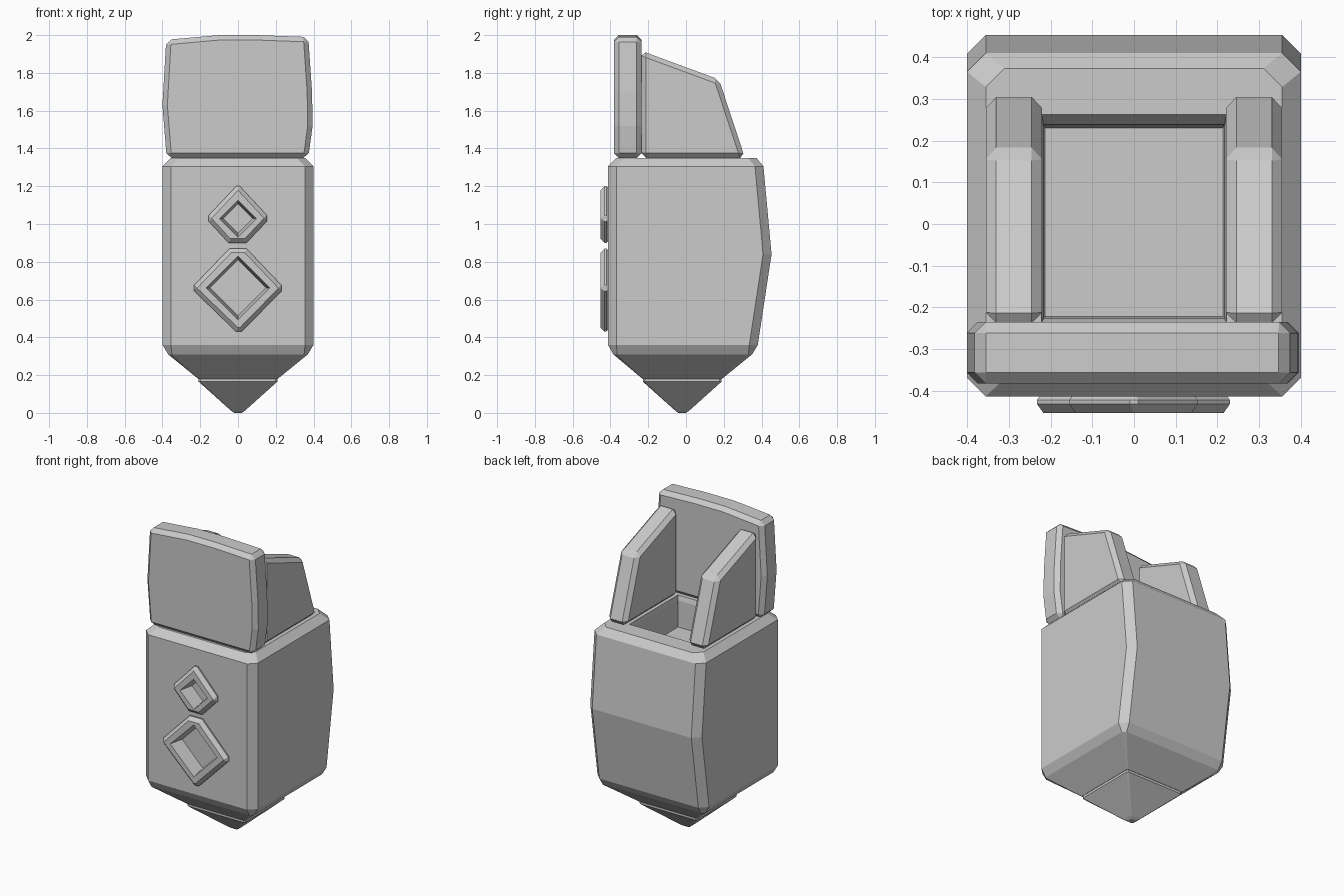
import bpy
import bmesh

cube = bpy.data.objects.get("Cube")
if cube:
    bpy.data.objects.remove(cube, do_unlink=True)

GREY = (0.6, 0.6, 0.6, 1.0)
grey = bpy.data.materials.new("plain grey")
grey.use_nodes = True
grey.diffuse_color = GREY
grey.node_tree.nodes["Principled BSDF"].inputs["Base Color"].default_value = GREY


def loft(name, rings):
    """Skin a stack of equal-length point rings and cap both ends."""
    bm = bmesh.new()
    loops = [[bm.verts.new(p) for p in ring] for ring in rings]
    n = len(loops[0])
    for a, b in zip(loops, loops[1:]):
        for i in range(n):
            j = (i + 1) % n
            bm.faces.new((a[i], a[j], b[j], b[i]))
    bm.faces.new(loops[0][::-1])
    bm.faces.new(loops[-1])
    bmesh.ops.recalc_face_normals(bm, faces=bm.faces)
    mesh = bpy.data.meshes.new(name)
    bm.to_mesh(mesh)
    bm.free()
    mesh.materials.append(grey)
    obj = bpy.data.objects.new(name, mesh)
    bpy.context.collection.objects.link(obj)
    return obj


def section(z, hx, y0, y1, c):
    """Rectangle with chamfered corners at height z."""
    return [(-hx + c, y0, z), (hx - c, y0, z), (hx, y0 + c, z), (hx, y1 - c, z),
            (hx - c, y1, z), (-hx + c, y1, z), (-hx, y1 - c, z), (-hx, y0 + c, z)]


def slab_y(name, outline, y0, y1):
    """Extrude an x-z outline along y."""
    return loft(name, [[(x, y, z) for x, z in outline] for y in (y0, y1)])


def apply(obj, mod):
    with bpy.context.temp_override(object=obj, active_object=obj, selected_objects=[obj]):
        bpy.ops.object.modifier_apply(modifier=mod.name)


def bevel(obj, width):
    mod = obj.modifiers.new("bevel", "BEVEL")
    mod.width = width
    mod.segments = 1
    mod.limit_method = "ANGLE"
    mod.angle_limit = 0.87
    apply(obj, mod)


def cut(obj, cutter):
    mod = obj.modifiers.new("cut", "BOOLEAN")
    mod.operation = "DIFFERENCE"
    mod.solver = "EXACT"
    mod.object = cutter
    apply(obj, mod)


# Body: chamfered block with a bulging back and tapered underside
body = loft("body", [
    section(0.18, 0.21, -0.23, 0.19, 0.005),
    section(0.31, 0.37, -0.385, 0.35, 0.02),
    section(0.36, 0.4, -0.413, 0.38, 0.045),
    section(0.84, 0.4, -0.413, 0.453, 0.045),
    section(1.305, 0.4, -0.413, 0.41, 0.045),
    section(1.35, 0.355, -0.37, 0.373, 0.045)])

# Blunt pyramid tip underneath
loft("bottom_tip", [
    section(0.0, 0.02, -0.04, 0.0, 0.005),
    section(0.01, 0.035, -0.055, 0.015, 0.005),
    section(0.165, 0.208, -0.228, 0.188, 0.01),
    section(0.19, 0.208, -0.228, 0.188, 0.01)])

# Open pocket in the top, with a sloped rim
pocket = loft("pocket_cutter", [
    section(1.15, 0.212, -0.222, 0.23, 0.001),
    section(1.32, 0.217, -0.226, 0.238, 0.001),
    section(1.35, 0.222, -0.235, 0.262, 0.001),
    section(1.4, 0.222, -0.235, 0.262, 0.001)])
cut(body, pocket)
bpy.data.objects.remove(pocket, do_unlink=True)

# Two diamond frames on the front, each sunk into the body
small = [(-0.17, 1.03), (-0.05, 0.9), (0.045, 0.9), (0.168, 1.03), (0.01, 1.2), (-0.01, 1.2)]
large = [(-0.248, 0.66), (-0.01, 0.43), (0.02, 0.43), (0.245, 0.66), (0.045, 0.87), (-0.045, 0.87)]
for name, outline, zc, r in (("small_diamond", small, 1.028, 0.098),
                             ("large_diamond", large, 0.662, 0.168)):
    frame = slab_y(name, outline, -0.453, -0.4)
    bevel(frame, 0.022)

    def diamond(y, s):
        return [(-s, y, zc), (0, y, zc - s), (s, y, zc), (0, y, zc + s)]

    hole = loft("hole_cutter", [diamond(-0.5, r + 0.008), diamond(-0.453, r),
                                diamond(-0.36, r - 0.02)])
    cut(frame, hole)
    cut(body, hole)
    bpy.data.objects.remove(hole, do_unlink=True)

# Front panel: slightly uneven upright slab
panel = slab_y("front_panel", [
    (-0.378, 1.35), (0.372, 1.35), (0.395, 1.52), (0.392, 1.7), (0.372, 1.99),
    (0.1, 2.0), (-0.1, 2.0), (-0.38, 1.975), (-0.4, 1.63)], -0.382, -0.235)
bevel(panel, 0.026)

# Side fins: sloping walls either side of the pocket
profile = [(-0.237, 1.35), (-0.237, 1.917), (0.175, 1.765), (0.312, 1.35)]
for name, side in (("left_fin", 1), ("right_fin", -1)):
    fin = loft(name, [[(side * x, y, z) for y, z in profile] for x in (0.22, 0.355)])
    bevel(fin, 0.025)
